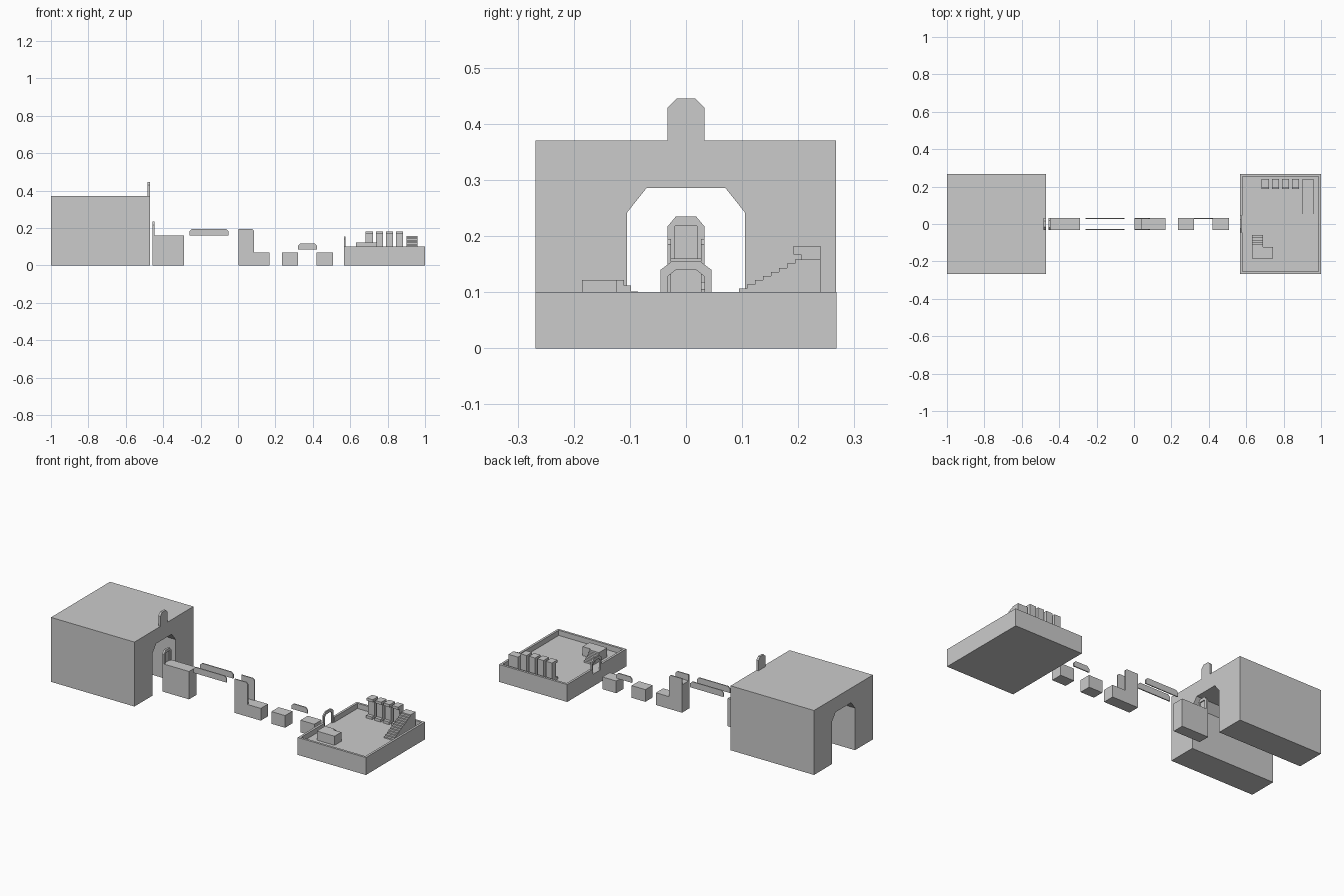
import bpy, bmesh

if "Cube" in bpy.data.objects:
    bpy.data.objects.remove(bpy.data.objects["Cube"])


def prism(name, pts, axis, a, b):
    """Extrude a 2D profile along 'x' (pts = y,z) or 'y' (pts = x,z) from a to b."""
    bm = bmesh.new()
    vs = [bm.verts.new((a, p, q) if axis == 'x' else (p, a, q)) for p, q in pts]
    face = bm.faces.new(vs)
    ext = bmesh.ops.extrude_face_region(bm, geom=[face])
    move = (b - a, 0, 0) if axis == 'x' else (0, b - a, 0)
    bmesh.ops.translate(bm, vec=move,
                        verts=[v for v in ext['geom'] if isinstance(v, bmesh.types.BMVert)])
    bmesh.ops.recalc_face_normals(bm, faces=bm.faces)
    me = bpy.data.meshes.new(name)
    bm.to_mesh(me)
    bm.free()
    ob = bpy.data.objects.new(name, me)
    bpy.context.collection.objects.link(ob)
    return ob


def box(name, x, y, z):
    return prism(name, [(x[0], z[0]), (x[1], z[0]), (x[1], z[1]), (x[0], z[1])], 'y', *y)


def chamfered(l, r, bottom, top, c, d=None):
    d = d or c
    return [(l, bottom), (r, bottom), (r, top - d), (r - c, top), (l + c, top), (l, top - d)]


def arch(w, h, bottom, top, c, d, iw, itop, ic, id_):
    """Outline of an open-bottomed arch with chamfered corners."""
    return ([(-w, bottom), (-w, top - d), (-w + c, top), (w - c, top), (w, top - d), (w, bottom)]
            + [(iw, bottom), (iw, itop - id_), (iw - ic, itop),
               (-iw + ic, itop), (-iw, itop - id_), (-iw, bottom)])


def stairs(name, x, y0, y1, z0, z1, n, back):
    """Solid flight climbing from (y0, z0) to (y1, z1), filled down to z0 until 'back'."""
    run, rise = (y1 - y0) / n, (z1 - z0) / n
    pts = [(y0, z0)]
    for i in range(n):
        pts.append((y0 + i * run, z0 + (i + 1) * rise))
        pts.append((y0 + (i + 1) * run, z0 + (i + 1) * rise))
    pts[-1] = (back, z1)
    return prism(name, pts + [(back, z0)], 'x', *x)


W = 0.033  # half width of the path

# Great hall with a tunnel along x, and the raised tab above its exit
prism("hall", [(-.268, 0), (-.268, .37), (.267, .37), (.267, 0), (.105, 0), (.105, .242),
               (.07, .286), (-.07, .286), (-.105, .242), (-.105, 0)], 'x', -1, -.47)
prism("hall_crest", chamfered(-W, W, .37, .445, .016), 'x', -.483, -.47)

# First path block with a framed end panel
prism("gate_panel", chamfered(-W, W, 0, .235, .015, .018), 'x', -.458, -.452)
prism("gate_frame", [(-W, .16), (-W, .217), (-.018, .235), (.018, .235), (W, .217), (W, .16),
                     (.02, .16), (.02, .218), (-.02, .218), (-.02, .16)], 'x', -.452, -.446)
box("first_block", (-.452, -.288), (-W, W), (0, .16))

# Pair of narrow rails bridging the gap
for side, y in (("front", -W), ("back", W - .006)):
    prism(f"{side}_rail", chamfered(-.26, -.05, .16, .195, .012), 'y', y, y + .006)

# Stepped block with side walls
prism("stepped_block", [(.002, 0), (.168, 0), (.168, .07), (.04, .07), (.04, .16), (.002, .16)],
      'y', -W, W)
for side, y in (("front", -W), ("back", W - .006)):
    prism(f"{side}_step_wall", [(.002, .07), (.085, .07), (.085, .185), (.075, .195), (.002, .195)],
          'y', y, y + .006)

# Stepping blocks and the single rail between them
box("stepping_block_1", (.235, .322), (-W, W), (0, .07))
box("stepping_block_2", (.42, .508), (-W, W), (0, .07))
prism("short_rail", chamfered(.32, .422, .086, .118, .013), 'y', W - .006, W)

# Courtyard tray with rim walls and an arched entrance
X0, X1, Y, T, F = .567, 1.0, .268, .013, .07
box("courtyard_floor", (X0, X1), (-Y, Y), (0, F))
box("rim_right", (X1 - T, X1), (-Y, Y), (F, .1))
for s, side in ((-1, "front"), (1, "back")):
    box(f"rim_{side}", (X0, X1 - T), sorted((s * Y, s * (Y - T))), (F, .1))
    box(f"rim_left_{side}", (X0, X0 + T), sorted((s * .045, s * (Y - T))), (F, .1))
prism("entrance_arch", arch(.045, 0, F, .156, .021, .016, W, .14, .015, .012), 'x', X0, X0 + .008)

# Low platform with steps
box("low_platform", (.63, .743), (-.185, -.123), (F, .122))
stairs("low_steps", (.63, .69), -.06, -.123, F, .122, 5, -.123)

# Row of four stands, each with an overhanging cap and a base
for i in range(4):
    x = .683 + i * .0537
    prism(f"stand_{i + 1}", [(.24, F), (.186, F), (.186, .085), (.205, .085), (.205, .167),
                             (.192, .167), (.192, .182), (.24, .182)], 'x', x, x + .039)

# Tall staircase
stairs("tall_stairs", (.9, .96), .038, .208, F, .158, 12, .24)
